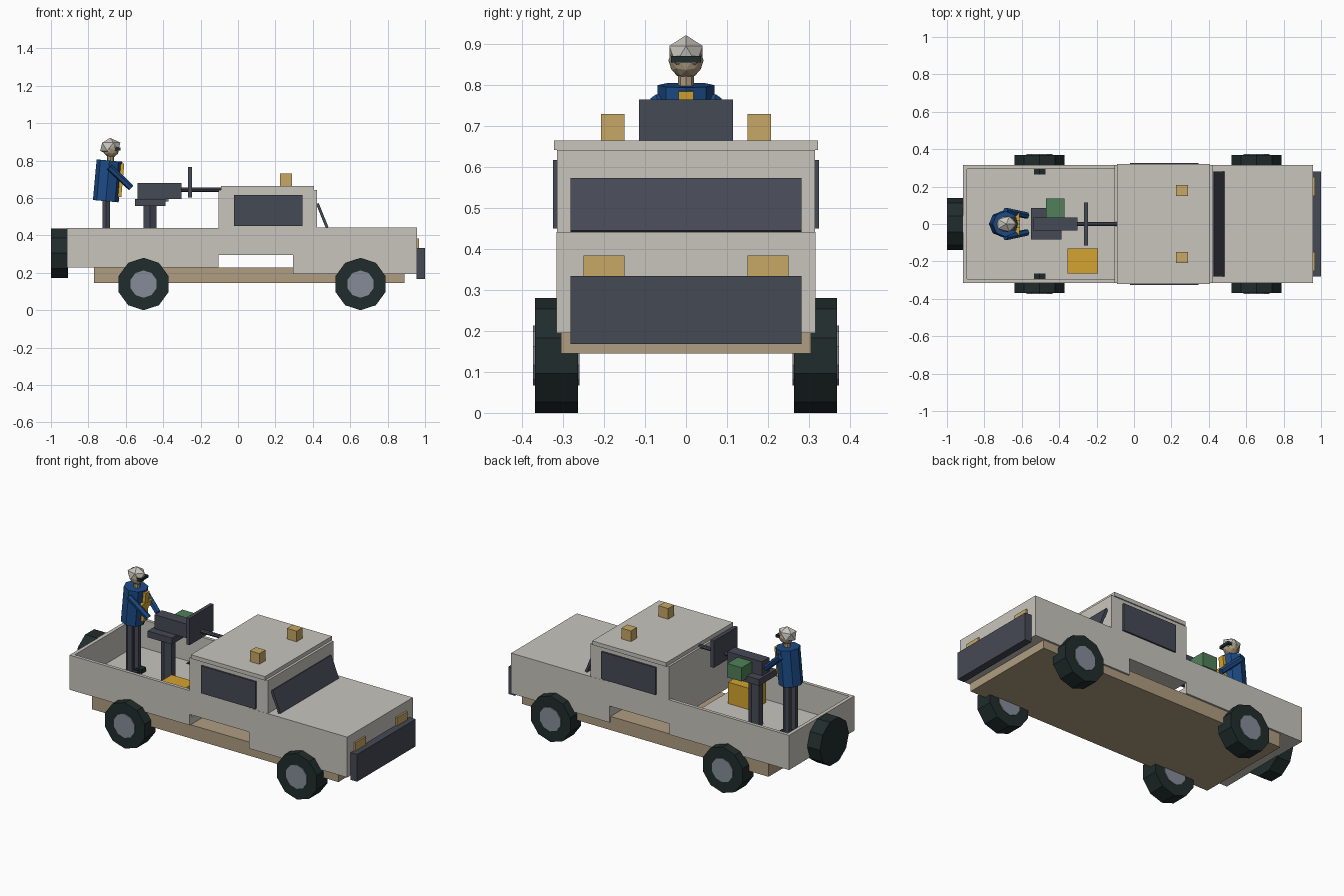
import bpy, bmesh, math
from mathutils import Vector, Matrix

cube = bpy.data.objects.get("Cube")
if cube:
    bpy.data.objects.remove(cube, do_unlink=True)


def material(name, r, g, b):
    m = bpy.data.materials.new(name)
    m.use_nodes = True
    m.diffuse_color = (r, g, b, 1)
    m.node_tree.nodes["Principled BSDF"].inputs["Base Color"].default_value = (r, g, b, 1)
    return m


CREAM = material("cream paint", .58, .56, .51)
TAN = material("tan", .43, .34, .22)
RUBBER = material("black rubber", .015, .025, .025)
SLATE = material("dark slate", .06, .067, .09)
STEEL = material("hub steel", .24, .26, .31)
AMBER = material("amber lamp", .57, .39, .13)
YELLOW = material("yellow", .65, .37, .03)
GREEN = material("green", .08, .216, .1)
BLUE = material("blue cloth", .012, .07, .24)


def finish(name, bm, mat):
    me = bpy.data.meshes.new(name)
    bmesh.ops.recalc_face_normals(bm, faces=bm.faces)
    bm.to_mesh(me)
    bm.free()
    me.materials.append(mat)
    ob = bpy.data.objects.new(name, me)
    bpy.context.scene.collection.objects.link(ob)
    return ob


def box(name, mat, x, y, z, tilt=0):
    """Box from (min, max) ranges, optionally leaned about its own y axis."""
    bm = bmesh.new()
    bmesh.ops.create_cube(bm, size=1)
    size = [r[1] - r[0] for r in (x, y, z)]
    mid = Vector([(r[0] + r[1]) / 2 for r in (x, y, z)])
    bm.transform(Matrix.Translation(mid) @ Matrix.Rotation(tilt, 4, 'Y')
                 @ Matrix.Diagonal((*size, 1)))
    return finish(name, bm, mat)


def rod(name, mat, a, b, radius, sides):
    """Prism running from point a to point b."""
    a, b = Vector(a), Vector(b)
    bm = bmesh.new()
    bmesh.ops.create_cone(bm, cap_ends=True, segments=sides, radius1=radius,
                          radius2=radius, depth=(b - a).length)
    turn = Vector((0, 0, 1)).rotation_difference(b - a).to_matrix().to_4x4()
    bm.transform(Matrix.Translation((a + b) / 2) @ turn)
    return finish(name, bm, mat)


def ball(name, mat, centre, scale, detail):
    bm = bmesh.new()
    bmesh.ops.create_icosphere(bm, subdivisions=detail, radius=1)
    bm.transform(Matrix.Translation(centre) @ Matrix.Diagonal((*scale, 1)))
    return finish(name, bm, mat)


def span(side, a, b):
    """Range on the left (+1) or right (-1) side."""
    return sorted((side * a, side * b))


W = .315          # half width of the body
FLOOR = .27       # bed floor height

# Frame and body
box("chassis", TAN, (-.77, .89), (-.305, .305), (.145, .228))
box("bed_floor", CREAM, (-.905, -.105), (-.305, .305), (.229, FLOOR))
box("tailgate", CREAM, (-.915, -.893), (-W, W), (.229, .44))
box("cab", CREAM, (-.105, .422), (-W, W), (.295, .642))
box("roof", CREAM, (-.092, .407), (-.322, .322), (.641, .665))
box("hood", CREAM, (.295, .957), (-.316, .316), (.195, .441))
box("bumper", SLATE, (.955, 1), (-.282, .282), (.168, .334))
box("windshield", SLATE, (.443, .458), (-.282, .282), (.437, .575), -math.radians(22))

# Mirrored body parts
for side, label in ((1, "left"), (-1, "right")):
    box(label + "_bed_wall", CREAM, (-.894, -.105), span(side, .295, W), (.229, .44))
    box(label + "_window", SLATE, (-.022, .344), span(side, .314, .325), (.45, .617))
    box(label + "_headlight", AMBER, (.95, .967), span(side, .15, .25), (.33, .384))
    box(label + "_roof_lamp", AMBER, (.225, .29), span(side, .15, .208), (.665, .73))
    for x, end in ((-.505, "rear"), (.655, "front")):
        rod(f"{label}_{end}_tyre", RUBBER, (x, side * .264, .14), (x, side * .368, .14), .14, 10)
        rod(f"{label}_{end}_hub", STEEL, (x, side * .26, .14), (x, side * .373, .14), .073, 10)
rod("spare_tyre", RUBBER, (-1, 0, .305), (-.91, 0, .305), .14, 10)

# Mounted gun
rod("gun_pedestal", SLATE, (-.47, 0, FLOOR), (-.47, 0, .56), .04, 6)
box("gun_cradle", SLATE, (-.552, -.388), (-.082, .085), (.556, .595))
box("gun_body", SLATE, (-.537, -.303), (-.035, .035), (.594, .68))
rod("gun_barrel", SLATE, (-.31, 0, .645), (-.09, 0, .645), .012, 8)
box("gun_shield", SLATE, (-.268, -.246), (-.115, .115), (.602, .765))
box("ammo_box", GREEN, (-.47, -.372), (.035, .135), (.58, .664))
box("supply_crate", YELLOW, (-.355, -.192), (-.265, -.132), (FLOOR, .40))

# Standing gunner
lean = math.radians(5)
rod("torso", BLUE, (-.707, 0, .583), (-.687, 0, .80), .069, 8)
rod("neck", TAN, (-.683, 0, .78), (-.68, 0, .83), .019, 8)
ball("head", TAN, (-.678, 0, .86), (.043, .043, .044), 2)
ball("helmet", CREAM, (-.683, 0, .874), (.06, .048, .048), 1)
box("goggles", RUBBER, (-.66, -.629), (-.036, .036), (.855, .871))
box("chest_strap", YELLOW, (-.634, -.616), (-.018, .018), (.605, .785), lean)
box("cross_strap", YELLOW, (-.634, -.614), (-.058, .058), (.69, .722), lean)
for side, label in ((1, "left"), (-1, "right")):
    rod(label + "_leg", SLATE, (-.705, side * .032, .28), (-.705, side * .032, .60), .023, 6)
    box(label + "_boot", RUBBER, (-.73, -.657), span(side, .01, .054), (FLOOR, .295))
    rod(label + "_arm", BLUE, (-.688, side * .07, .765), (-.572, side * .045, .655), .018, 6)
